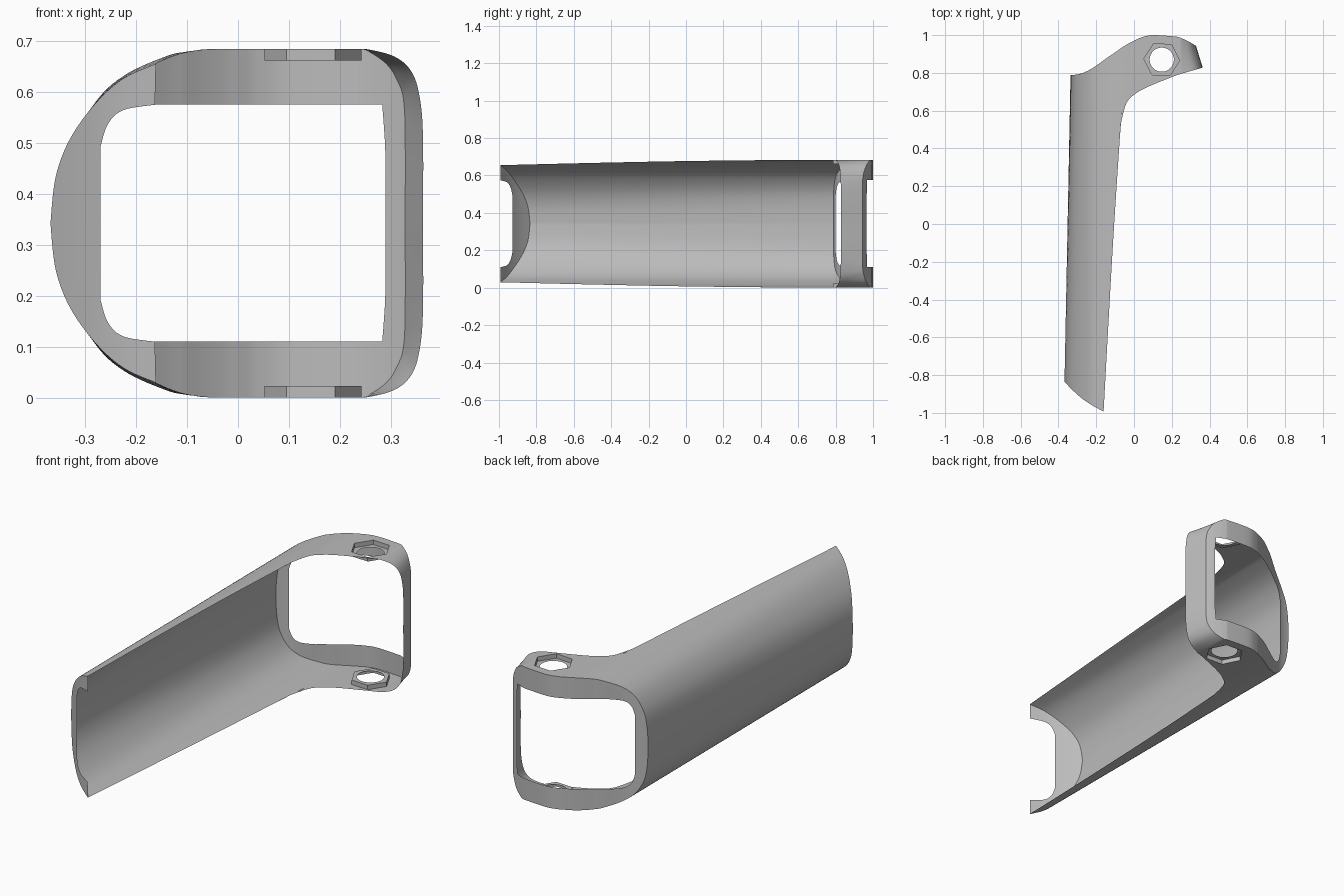
import bpy, bmesh, math
from mathutils import Vector

cube = bpy.data.objects.get("Cube")
if cube:
    bpy.data.objects.remove(cube)

MID = 0.342      # half height of the sleeve; everything mirrors about it
STEPS = 6
HEX_C, HEX_R, HEX_TURN = Vector((0.147, 0.87, 0)), 0.095, math.radians(-3)
HOLE_R, RECESS = 0.064, 0.023

grey = bpy.data.materials.new("plain grey")
grey.use_nodes = True
grey.diffuse_color = (0.5, 0.5, 0.5, 1)
grey.node_tree.nodes["Principled BSDF"].inputs["Base Color"].default_value = (0.5, 0.5, 0.5, 1)


def spline(keys, corners):
    """Smooth curve through the keys, broken at the corner indices."""
    pts = [Vector(k) for k in keys]
    out = [pts[0]]
    for a, b in zip(corners, corners[1:]):
        for i in range(a, b):
            p0, p1 = pts[max(i - 1, a)], pts[i]
            p2, p3 = pts[i + 1], pts[min(i + 2, b)]
            for s in range(1, STEPS + 1):
                t = s / STEPS
                p = (2 * p1 + (p2 - p0) * t + (2 * p0 - 5 * p1 + 4 * p2 - p3) * t ** 2
                     + (3 * p1 - p0 - 3 * p2 + p3) * t ** 3) / 2
                p.z = max(0, min(p.z, MID))
                out.append(p)
    return out


def plan_y(curve, x):
    """Depth of an edge curve at a given x."""
    for a, b in zip(curve, curve[1:]):
        if a.x <= x <= b.x and b.x - a.x > 1e-6:
            return a.y + (b.y - a.y) * (x - a.x) / (b.x - a.x)
    return curve[0].y if x < curve[0].x else curve[-1].y


def grid(bm, rows):
    """Quads between rows of points."""
    vs = [[bm.verts.new(p) for p in row] for row in rows]
    for r0, r1 in zip(vs, vs[1:]):
        for i in range(len(r0) - 1):
            bm.faces.new((r0[i], r0[i + 1], r1[i + 1], r1[i]))


def finish(name, bm, angle):
    bmesh.ops.remove_doubles(bm, verts=bm.verts, dist=1e-5)
    bmesh.ops.recalc_face_normals(bm, faces=bm.faces)
    me = bpy.data.meshes.new(name)
    bm.to_mesh(me)
    bm.free()
    me.materials.append(grey)
    ob = bpy.data.objects.new(name, me)
    bpy.context.collection.objects.link(ob)
    ob.location.z = MID
    mirror = ob.modifiers.new("mirror", "MIRROR")
    mirror.use_axis = (False, False, True)
    mirror.merge_threshold = 1e-4
    bpy.ops.object.select_all(action="DESELECT")
    ob.select_set(True)
    bpy.context.view_layer.objects.active = ob
    bpy.ops.object.shade_smooth_by_angle(angle=math.radians(angle))
    return ob


# Front and back edges of the skin: x, y and height above the middle
front = spline([
    (-.368, -.834, 0), (-.358, -.845, .09), (-.33, -.875, .165), (-.28, -.92, .235),
    (-.225, -.958, .284), (-.161, -.993, .313), (-.134, -.5, .325), (-.105, 0, .335),
    (-.07, .53, .341), (-.04, .64, MID), (.013, .693, MID), (.082, .73, MID),
    (.214, .783, MID), (.25, .795, MID), (.307, .812, .327), (.34, .821, .298),
    (.356, .826, .25), (.363, .828, .17), (.363, .828, 0)], [0, 5, 8, 18])
back_keys = [
    (-.336, .788, 0), (-.33, .788, .1), (-.312, .79, .18), (-.27, .8, .25),
    (-.215, .828, .295), (-.14, .882, .328), (-.105, .905, .336), (-.07, .93, .34),
    (-.03, .955, MID), (0, .97, MID), (.04, .988, MID), (.1, 1, MID),
    (.214, .993, MID), (.245, .986, MID), (.291, .965, .313), (.315, .951, .275),
    (.325, .945, .24), (.328, .943, .17), (.328, .943, 0)]
back = spline(back_keys, [0, 18])

# Rim of the window, matched key for key with the outer edges
TOP = .2325
window = spline(
    [(-.27, 0, 0), (-.27, 0, .09), (-.27, 0, .15), (-.255, 0, .195), (-.225, 0, .222),
     (-.163, 0, TOP)]
    + [(k[0], 0, TOP) for k in back_keys[6:14]]
    + [(.283, 0, TOP), (.287, 0, .18), (.289, 0, .14), (.289, 0, .08), (.289, 0, 0)],
    [0, 2, 5, 14, 18])

# Curved outer skin
bm = bmesh.new()
grid(bm, [[f.lerp(b, r / 8) for f, b in zip(front, back)] for r in range(9)])

# Cut the hexagonal opening with its six side planes
apothem = HEX_R * math.cos(math.pi / 6)
normals = [Vector((math.cos(a), math.sin(a), 0))
           for a in (HEX_TURN + math.pi / 6 + k * math.pi / 3 for k in range(6))]
for n in normals:
    near = [f for f in bm.faces if min(v.co.z for v in f.verts) > MID - .003
            and (f.calc_center_median() - HEX_C).xy.length < .25]
    geom = set(near) | {e for f in near for e in f.edges} | {v for f in near for v in f.verts}
    bmesh.ops.bisect_plane(bm, geom=list(geom), dist=1e-6,
                           plane_co=HEX_C + n * apothem, plane_no=n)
inside = [f for f in bm.faces if f.calc_center_median().z > MID - .003
          and all((f.calc_center_median() - HEX_C).dot(n) < apothem for n in normals)]
bmesh.ops.delete(bm, geom=inside, context="FACES")
finish("outer_skin", bm, 35)


# End lips between the skin edge and the window
def lip(name, edge, count):
    bm = bmesh.new()
    rows = []
    for r in range(5):
        row = []
        for o, w in zip(edge[:count], window):
            p = o.lerp(w, r / 4)
            if r:
                p.y = plan_y(edge, p.x)
            row.append(p)
        rows.append(row)
    grid(bm, rows)
    finish(name, bm, 35)


lip("front_lip", front, 5 * STEPS + 1)
lip("back_lip", back, len(back))

# Hexagonal recess with a round hole in its floor
bm = bmesh.new()
rim, foot, hole = [], [], []
for i in range(49):
    a = i * math.tau / 48
    r = apothem / math.cos(a % (math.pi / 3) - math.pi / 6)
    d = Vector((math.cos(a + HEX_TURN), math.sin(a + HEX_TURN), 0))
    up, low = Vector((0, 0, MID)), Vector((0, 0, MID - RECESS))
    rim.append(HEX_C + d * r + up)
    foot.append(HEX_C + d * r + low)
    hole.append(HEX_C + d * HOLE_R + low)
grid(bm, [rim, foot, hole])
finish("hex_recess", bm, 30)
